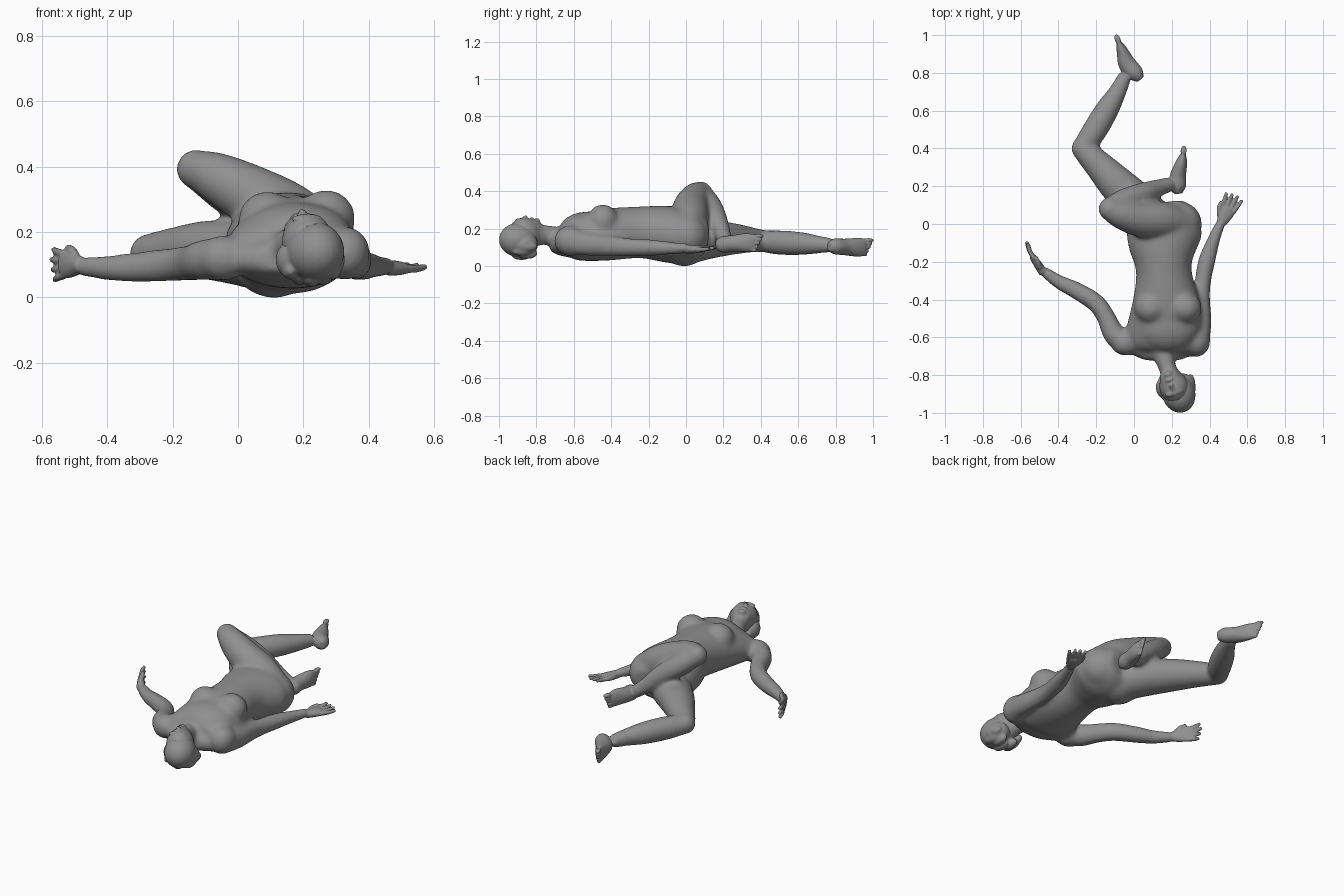
import bpy, bmesh, math
from mathutils import Vector, Matrix

V = Vector


def catmull(a, b, c, d, t):
    return 0.5 * (2 * b + (c - a) * t + (2 * a - 5 * b + 4 * c - d) * t * t
                  + (3 * b - a - 3 * c + d) * t ** 3)


def tube(bm, stations, up=(0, 0, 1), n=20, sub=5):
    """Smooth loft; each station is x, y, z, side radius, up radius."""
    rows = [[float(v) for v in s] for s in stations]
    pts = []
    for i in range(len(rows) - 1):
        q = [rows[max(0, min(len(rows) - 1, i + k))] for k in (-1, 0, 1, 2)]
        for j in range(sub):
            pts.append([catmull(*c, j / sub) for c in zip(*q)])
    pts.append(rows[-1])
    rings = []
    for i, p in enumerate(pts):
        t = (V(pts[min(i + 1, len(pts) - 1)][:3]) - V(pts[max(i - 1, 0)][:3])).normalized()
        side = t.cross(V(up)).normalized()
        nrm = side.cross(t)
        rings.append([bm.verts.new(V(p[:3]) + side * p[3] * math.cos(a) + nrm * p[4] * math.sin(a))
                      for a in (2 * math.pi * k / n for k in range(n))])
    for r, s in zip(rings, rings[1:]):
        for k in range(n):
            bm.faces.new((r[k], r[(k + 1) % n], s[(k + 1) % n], s[k]))
    bm.faces.new(rings[0][::-1])
    bm.faces.new(rings[-1])


def ball(bm, c, r, turn=0):
    m = Matrix.Translation(c) @ Matrix.Rotation(math.radians(turn), 4, 'Z')
    bmesh.ops.create_uvsphere(bm, u_segments=24, v_segments=16, radius=1,
                              matrix=m @ Matrix.Diagonal((*r, 1)))


def hand(bm, wrist, direction, spread, curl, thumb_sign, size=1.0):
    """Palm, four fingers and a thumb."""
    w, d, s, c = V(wrist), V(direction).normalized(), V(spread).normalized(), V(curl)
    up = d.cross(s)
    k = w + d * 0.085 * size
    tube(bm, [(*(w - d * .01), .025, .024), (*(w + d * .045), .04, .022), (*k, .041, .017)], up=up)
    for i in range(4):
        f = (i - 1.5) / 1.5
        length = (0.1 - 0.015 * abs(f - 0.2)) * size
        a = k - d * .015 + s * f * .032
        b = a + d * length * .55 + s * f * .008 + c * .3
        e = a + d * length + s * f * .014 + c
        tube(bm, [(*a, .012, .013), (*b, .011, .012), (*e, .009, .01)], up=up, n=10)
    a = w + d * .025 + s * thumb_sign * .025
    tube(bm, [(*a, .017, .016), (*(a + d * .035 + s * thumb_sign * .02 + c * .4), .014, .014),
              (*(a + d * .07 + s * thumb_sign * .026 + c * .7), .01, .01)], up=up, n=10)


def toes(bm, tip, direction):
    """Row of five toes stacked upright, as the feet lie on their sides."""
    d = V(direction).normalized()
    for i in range(5):
        r = .018 - .0014 * i
        p = V(tip) + V((0, 0, .038 - .0195 * i)) - d * .007 * i
        ball(bm, p, (r * .9, r * 1.6, r * .6), math.degrees(math.atan2(-d.x, d.y)))


grey = bpy.data.materials.new("dark_grey")
grey.diffuse_color = (.28, .28, .28, 1)


def finish(bm, name, voxel, smooth):
    """Fuse all overlapping pieces into one smooth skin."""
    bmesh.ops.recalc_face_normals(bm, faces=bm.faces[:])
    me = bpy.data.meshes.new(name)
    bm.to_mesh(me)
    bm.free()
    me.materials.append(grey)
    ob = bpy.data.objects.new(name, me)
    bpy.context.collection.objects.link(ob)
    rm = ob.modifiers.new("fuse", 'REMESH')
    rm.mode, rm.voxel_size, rm.use_smooth_shade = 'VOXEL', voxel, True
    sm = ob.modifiers.new("soften", 'SMOOTH')
    sm.factor, sm.iterations = .5, smooth
    return ob


bm = bmesh.new()

# torso from neck base to seat
tube(bm, [(.155, -.72, .125, .10, .045), (.155, -.67, .12, .20, .068), (.16, -.60, .14, .207, .113),
          (.17, -.45, .165, .187, .138), (.158, -.25, .18, .147, .138), (.153, -.12, .172, .183, .15),
          (.162, -.02, .16, .2, .15), (.175, .06, .155, .15, .125), (.17, .11, .15, .09, .08)], n=32)
# breasts, buttocks and shoulders
for x, z in ((.09, .235), (.27, .24)):
    ball(bm, (x, -.445, z), (.09, .085, .09))
ball(bm, (.18, -.53, .19), (.17, .15, .1))
ball(bm, (.11, -.01, .117), (.13, .125, .119))
ball(bm, (.24, .0, .16), (.12, .12, .12))
ball(bm, (-.045, -.63, .12), (.08, .068, .07))
ball(bm, (.33, -.62, .135), (.075, .085, .082))

# neck and head core
tube(bm, [(.15, -.66, .14, .08, .062), (.17, -.74, .165, .048, .054), (.205, -.83, .16, .055, .06)])
ball(bm, (.213, -.865, .168), (.08, .092, .092), 18)
ball(bm, (.19, -.815, .2), (.056, .047, .054), 18)

# far arm, stretched out to -x
tube(bm, [(-.02, -.635, .12, .064, .066), (-.10, -.59, .115, .06, .063), (-.15, -.49, .105, .05, .055),
          (-.205, -.415, .10, .05, .052), (-.31, -.35, .092, .046, .047), (-.40, -.305, .09, .038, .039),
          (-.485, -.245, .095, .028, .03)])
# near arm, along the body
tube(bm, [(.335, -.63, .13, .065, .075), (.362, -.52, .115, .048, .061), (.36, -.38, .105, .043, .053),
          (.367, -.29, .10, .044, .048), (.387, -.19, .098, .046, .045), (.427, -.07, .095, .034, .034),
          (.465, .015, .095, .027, .026)])

# raised leg: thigh, knee, shin
tube(bm, [(.22, .01, .19, .09, .11), (.14, .02, .255, .1, .105), (.03, .025, .318, .094, .093),
          (-.07, .05, .37, .077, .077), (-.13, .075, .397, .058, .058)])
ball(bm, (-.13, .08, .392), (.06, .062, .061))
tube(bm, [(-.125, .09, .385, .055, .054), (-.045, .125, .325, .065, .062), (.05, .16, .255, .061, .058),
          (.14, .195, .175, .046, .044), (.215, .215, .12, .038, .038)])
# lower leg lying flat: thigh, knee, shin
tube(bm, [(.09, .03, .12, .115, .105), (.0, .12, .137, .112, .1), (-.10, .22, .145, .097, .09),
          (-.19, .315, .142, .078, .074), (-.26, .385, .137, .064, .062)])
ball(bm, (-.267, .40, .135), (.066, .064, .062))
tube(bm, [(-.265, .41, .132, .06, .058), (-.205, .50, .125, .067, .066), (-.14, .61, .12, .063, .063),
          (-.087, .70, .115, .048, .05), (-.045, .79, .11, .037, .038)])

# soften the large forms, then add the fine parts to them
rough = finish(bm, "rough_body", .011, 16)
bm = bmesh.new()
deps = bpy.context.evaluated_depsgraph_get()
deps.update()
bm.from_object(rough, deps)
bpy.data.objects.remove(rough)

# face: nose, lips, chin, brow
tube(bm, [(.207, -.878, .247, .010, .012), (.193, -.85, .26, .013, .013)], n=10)
ball(bm, (.188, -.825, .25), (.022, .011, .01), 18)
ball(bm, (.18, -.798, .236), (.024, .018, .02), 18)
ball(bm, (.212, -.893, .24), (.05, .018, .015), 18)

# hands
hand(bm, (-.485, -.25, .1), (-.56, .83, 0), (0, 0, 1), (.022, .0, 0), 1, 1.12)
hand(bm, (.465, .01, .09), (.44, .9, 0), (.85, -.48, -.1), (0, 0, .008), -1, .98)

# feet
tube(bm, [(.237, .16, .115, .02, .025), (.232, .195, .115, .043, .044), (.232, .25, .12, .043, .044),
          (.25, .32, .125, .032, .05), (.26, .365, .122, .017, .046)])
toes(bm, (.263, .388, .122), (.1, 1, 0))
tube(bm, [(.035, .765, .105, .02, .024), (.01, .795, .105, .043, .042), (-.035, .845, .102, .047, .044),
          (-.06, .91, .1, .032, .05), (-.078, .955, .1, .018, .048)])
toes(bm, (-.087, .978, .1), (-.35, .94, 0))

finish(bm, "reclining_body", .0055, 2)

# short ragged hair around the skull
bm = bmesh.new()
ball(bm, (.236, -.897, .14), (.088, .104, .09), 18)
ball(bm, (.268, -.86, .115), (.058, .07, .06), 18)
ball(bm, (.168, -.87, .115), (.052, .06, .058), 18)
for k in range(7):
    a = math.pi * k / 6
    ball(bm, (.225 + .074 * math.cos(a), -.85 - .03 * (k % 2), .105 - .045 * math.sin(a)), (.026, .055, .028))
finish(bm, "hair", .006, 4)
